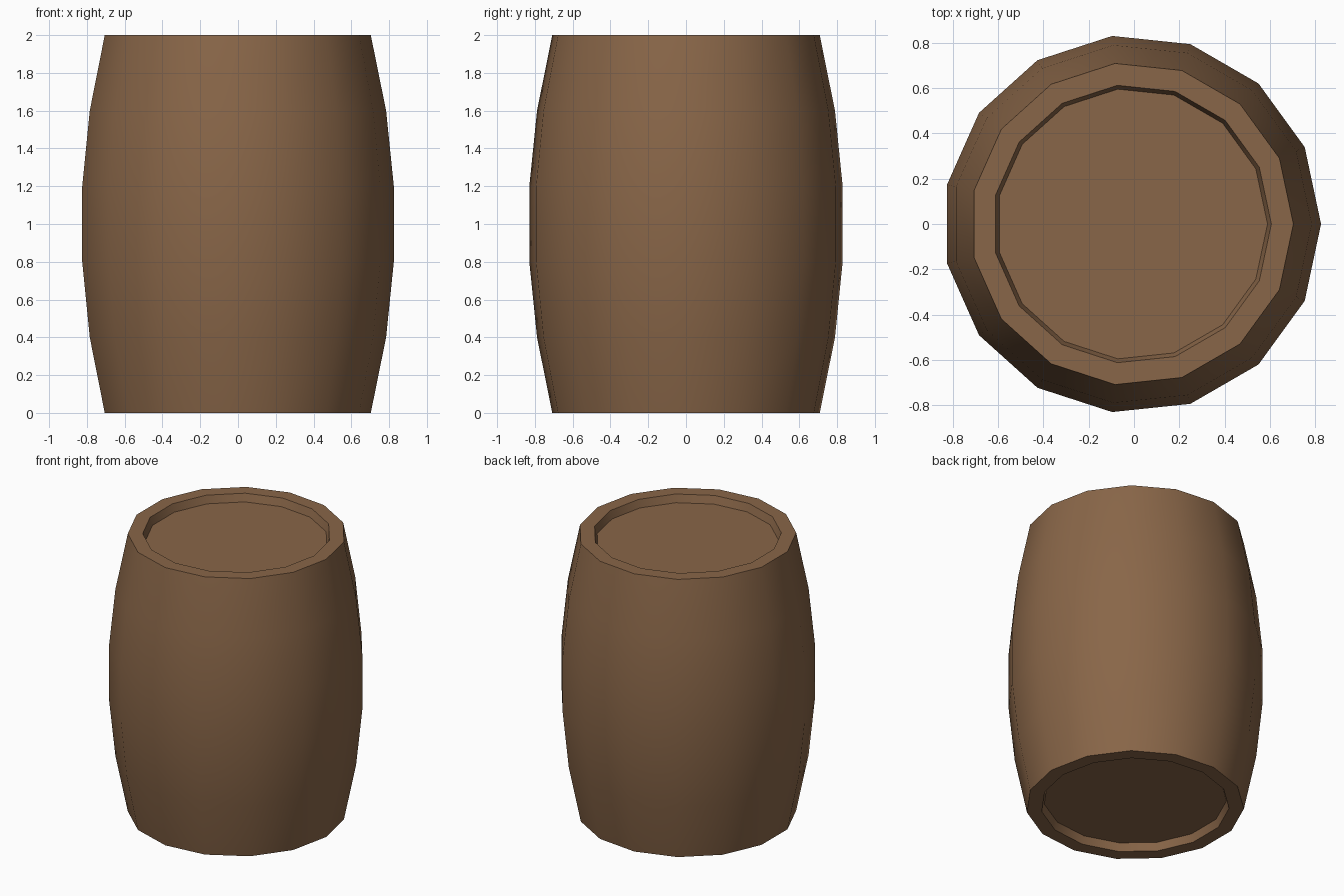
import bpy, bmesh
from math import cos, sin, tau, radians

SIDES = 15
HEIGHT = 2.0
CENTRE_X = -0.009  # odd side count: shift so the outline is centred

old = bpy.data.objects.get("Cube")
if old:
    bpy.data.objects.remove(old)

# Wood material
wood = bpy.data.materials.new("brown_wood")
wood.use_nodes = True
colour = (0.25, 0.133, 0.065, 1.0)
wood.diffuse_color = colour
bsdf = next(n for n in wood.node_tree.nodes if n.type == 'BSDF_PRINCIPLED')
bsdf.inputs["Base Color"].default_value = colour

# Lower half profile (radius, z): recessed head, rim, bulging staves
lower = [(0.598, 0.055), (0.615, 0.0), (0.712, 0.0), (0.793, 0.4), (0.834, 0.8)]
profile = lower + [(r, HEIGHT - z) for r, z in reversed(lower)]

# Barrel body: rings joined by quads, closed by the two heads
bm = bmesh.new()
rings = [[bm.verts.new((CENTRE_X + r * cos(tau * i / SIDES), r * sin(tau * i / SIDES), z))
          for i in range(SIDES)] for r, z in profile]
for a, b in zip(rings, rings[1:]):
    for i in range(SIDES):
        j = (i + 1) % SIDES
        bm.faces.new((a[i], a[j], b[j], b[i]))
bm.faces.new(rings[0][::-1])
bm.faces.new(rings[-1])
bmesh.ops.recalc_face_normals(bm, faces=bm.faces)

mesh = bpy.data.meshes.new("barrel")
bm.to_mesh(mesh)
bm.free()
mesh.materials.append(wood)
barrel = bpy.data.objects.new("barrel", mesh)
bpy.context.collection.objects.link(barrel)

# Smooth staves, sharp rims
bpy.ops.object.select_all(action='DESELECT')
barrel.select_set(True)
bpy.context.view_layer.objects.active = barrel
bpy.ops.object.shade_smooth_by_angle(angle=radians(30))
